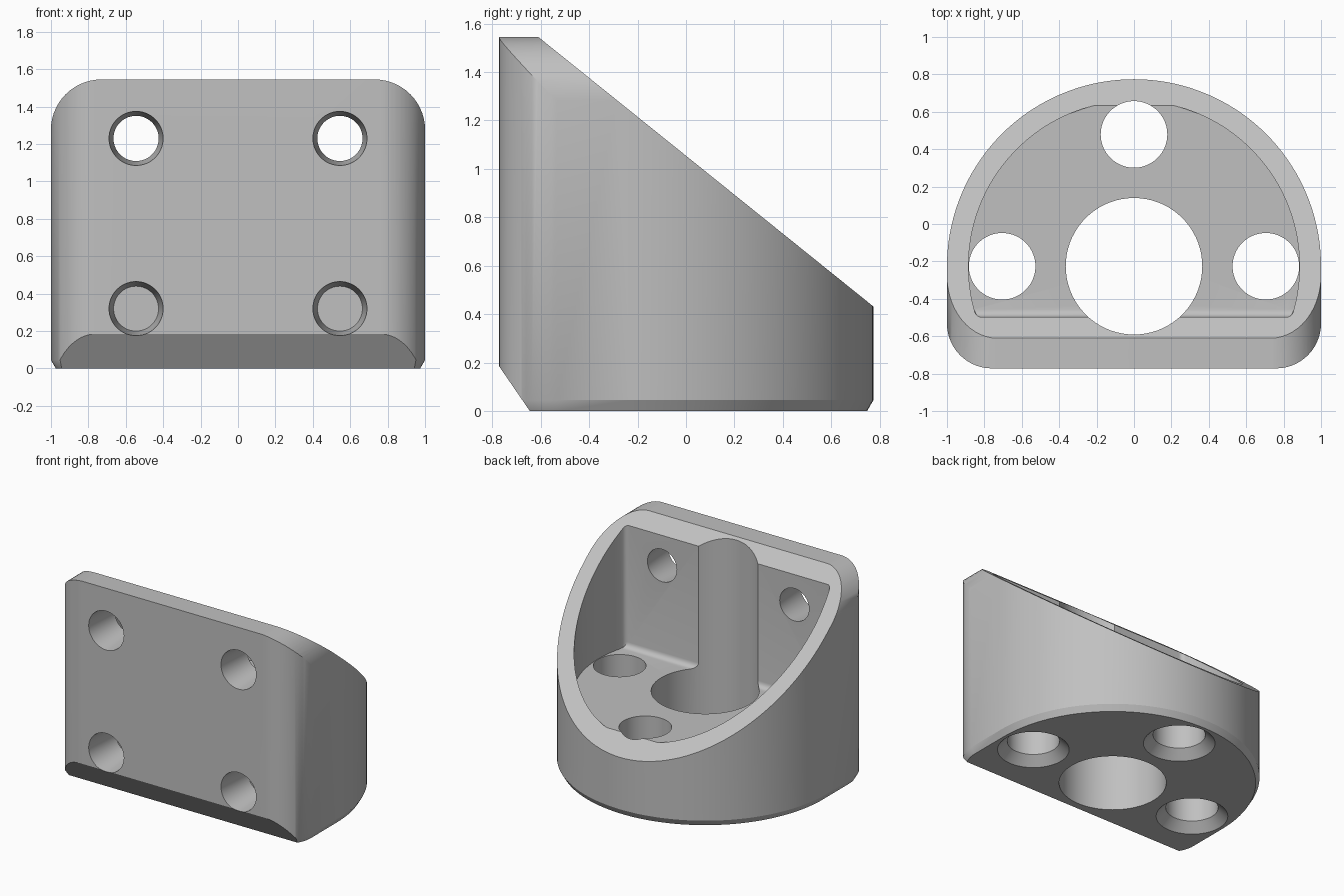
import bpy
import bmesh
from math import cos, sin, radians

if "Cube" in bpy.data.objects:
    bpy.data.objects.remove(bpy.data.objects["Cube"], do_unlink=True)

CENTRE_Y = -0.226   # axis of the round back and of the main bore
FRONT_Y = -0.772
FLOOR, WALL = 0.545, -0.497   # cavity floor height and inner front wall

grey = bpy.data.materials.new("plain grey")
grey.use_nodes = True
colour = (0.53, 0.53, 0.53, 1)
grey.diffuse_color = colour
grey.node_tree.nodes["Principled BSDF"].inputs["Base Color"].default_value = colour


def arc(cx, cy, r, start, end, steps):
    angles = [radians(start + (end - start) * i / steps) for i in range(steps + 1)]
    return [(cx + r * cos(a), cy + r * sin(a)) for a in angles]


def loft(rings):
    """Closed solid through equal-length rings of 3D points."""
    bm = bmesh.new()
    loops = [[bm.verts.new(p) for p in ring] for ring in rings]
    n = len(loops[0])
    for a, b in zip(loops, loops[1:]):
        for i in range(n):
            j = (i + 1) % n
            bm.faces.new((a[i], a[j], b[j], b[i]))
    bm.faces.new(loops[0][::-1])
    bm.faces.new(loops[-1])
    bmesh.ops.recalc_face_normals(bm, faces=bm.faces[:])
    return bm


def make_object(name, bm):
    mesh = bpy.data.meshes.new(name)
    bm.to_mesh(mesh)
    bm.free()
    mesh.materials.append(grey)
    obj = bpy.data.objects.new(name, mesh)
    bpy.context.scene.collection.objects.link(obj)
    return obj


def slice_off(bm, point, normal):
    """Remove everything beyond a plane and close the cut."""
    bmesh.ops.bisect_plane(bm, geom=bm.verts[:] + bm.edges[:] + bm.faces[:], dist=1e-5,
                           plane_co=point, plane_no=normal, clear_outer=True)
    rim = [e for e in bm.edges if e.is_boundary]
    bmesh.ops.holes_fill(bm, edges=rim, sides=0)
    bmesh.ops.recalc_face_normals(bm, faces=bm.faces[:])


def volume(mesh):
    bm = bmesh.new()
    bm.from_mesh(mesh)
    size = abs(bm.calc_volume())
    bm.free()
    return size


def carve(target, name, bm):
    """Subtract a cutter, with the first solver that gives a sound result."""
    tool = make_object(name, bm)
    tool.hide_render = True
    before = volume(target.data)
    mod = target.modifiers.new(name, "BOOLEAN")
    mod.operation, mod.object = "DIFFERENCE", tool
    result = None
    for solver in ("EXACT", "MANIFOLD", "FLOAT"):
        mod.solver = solver
        bpy.context.view_layer.update()
        graph = bpy.context.evaluated_depsgraph_get()
        mesh = bpy.data.meshes.new_from_object(target.evaluated_get(graph), depsgraph=graph)
        if 0.3 * before < volume(mesh) < before - 0.001:
            result = mesh
            break
    target.modifiers.remove(mod)
    if result:
        target.data = result
    bpy.data.objects.remove(tool, do_unlink=True)


def bore(x, y, stages):
    """Vertical turned cutter; stages are (z, radius)."""
    return loft([[(px, py, z) for px, py in arc(x, y, r, 0, 355, 71)] for z, r in stages])


def plan(inset):
    """Footprint: half-round back, straight sides, rounded front corners."""
    r = 0.24
    pts = arc(0, CENTRE_Y, 1 - inset, 0, 180, 72)
    pts += arc(-1 + r, FRONT_Y + r, r - inset, 180, 270, 14)
    pts += arc(1 - r, FRONT_Y + r, r - inset, 270, 360, 14)
    return pts


# Body with a small chamfer round the foot
levels = [(0, 0.026), (0.045, 0), (1.7, 0)]
solid = loft([[(x, y, z) for x, y in plan(inset)] for z, inset in levels])

# Flat top, sloping top, front foot chamfer and rounded upper corners
slice_off(solid, (0, 0, 1.545), (0, 0, 1))
slice_off(solid, (0, -0.61, 1.545), (0, 1.11, 1.38))
slice_off(solid, (0, -0.645, 0), (0, -0.185, -0.127))
r, facets = 0.27, 14
for side in (-1, 1):
    for i in range(facets):
        a = radians(90 * (i + 0.5) / facets)
        spot = (side * (1 - r + r * cos(a)), 0, 1.545 - r + r * sin(a))
        slice_off(solid, spot, (side * cos(a), 0, sin(a)))
body = make_object("bracket_body", solid)

# Cavity: round pocket with soft corners and a fillet along the front wall
pocket = arc(0, CENTRE_Y, 0.885, -15, 195, 84)
pocket += arc(-0.8166, WALL + 0.035, 0.035, 197, 270, 6)
pocket += arc(0.8166, WALL + 0.035, 0.035, 270, 343, 6)
steps = [radians(18 * k) for k in range(6)]
layers = [(FLOOR + 0.04 * (1 - cos(a)), WALL + 0.04 * (1 - sin(a))) for a in steps]
layers.append((1.8, WALL))
carve(body, "cavity", loft([[(x, max(y, limit), z) for x, y in pocket]
                            for z, limit in layers]))

# Main bore and three countersunk floor holes
carve(body, "main_bore", bore(0, CENTRE_Y, [(-0.2, 0.365), (1.9, 0.365)]))
for x, y in ((-0.705, CENTRE_Y), (0.705, CENTRE_Y), (0, CENTRE_Y + 0.705)):
    carve(body, "floor_hole", bore(x, y, [(-0.05, 0.295), (0.065, 0.178), (1.85, 0.178)]))

# Tapered front holes: the upper pair break through, the lower pair are blind
for x in (-0.545, 0.545):
    for z in (0.32, 1.23):
        ends = ((FRONT_Y - 0.05, 0.149), (WALL + 0.01, 0.12))
        carve(body, "front_hole", loft([[(px, y, pz) for px, pz in arc(x, z, rad, 0, 354, 59)]
                                        for y, rad in ends]))

# Smooth curves with crisp edges
bpy.ops.object.select_all(action="DESELECT")
body.select_set(True)
bpy.context.view_layer.objects.active = body
bpy.ops.object.shade_smooth_by_angle(angle=radians(30))
